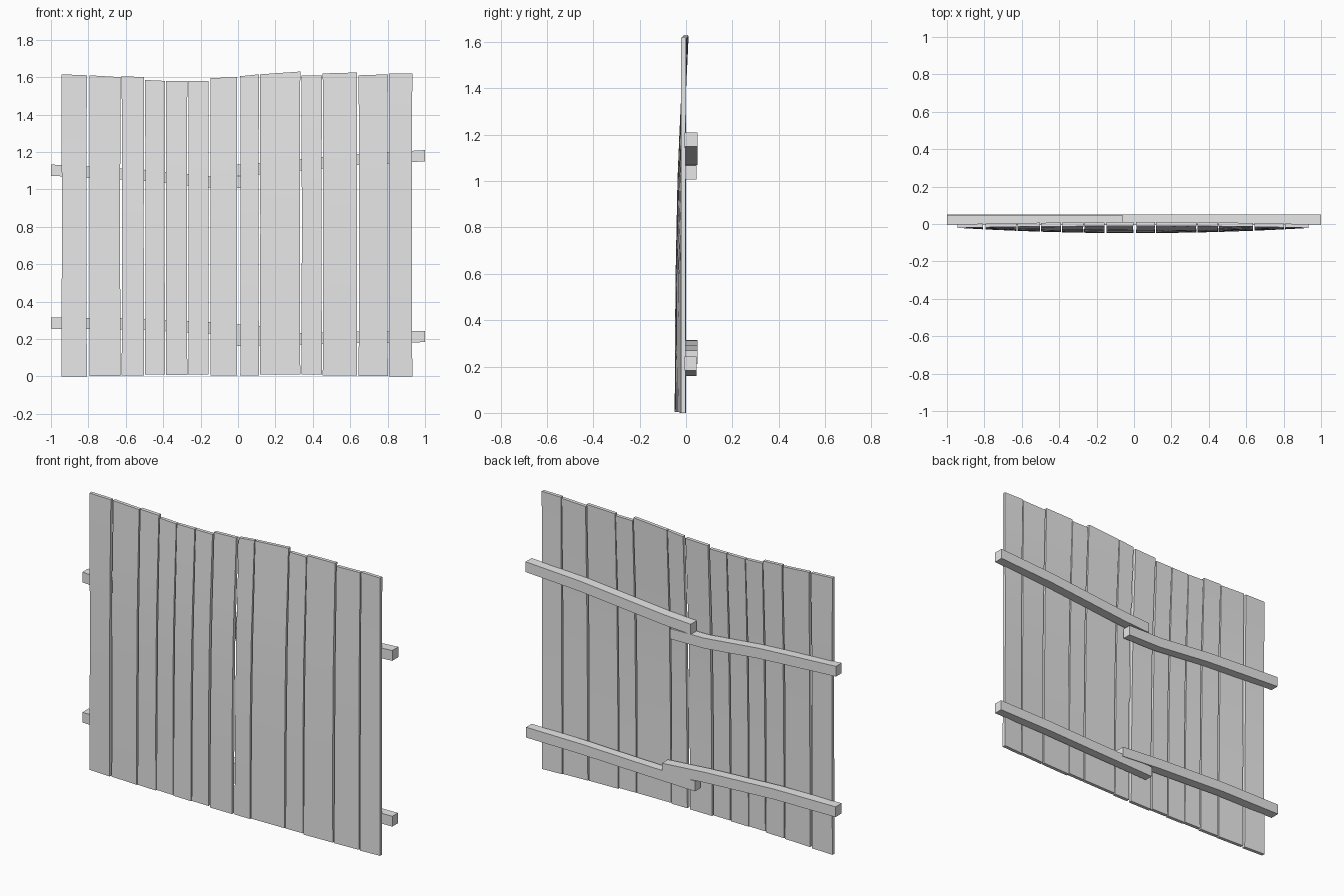
import bpy
import bmesh
import math

default_cube = bpy.data.objects.get("Cube")
if default_cube:
    bpy.data.objects.remove(default_cube, do_unlink=True)

# Single plain grey for all the timber
grey = bpy.data.materials.new("plain grey wood")
grey.use_nodes = True
grey.diffuse_color = (0.8, 0.8, 0.8, 1)
grey.node_tree.nodes["Principled BSDF"].inputs["Base Color"].default_value = grey.diffuse_color


def interpolate(points, t):
    """Smoothly blend between (position, value) pairs sorted by position."""
    for (a, va), (b, vb) in zip(points, points[1:]):
        if t <= b:
            s = max(0, (t - a) / (b - a))
            return va + (vb - va) * s
    return points[-1][1]


def loft(name, rings):
    """Join four-cornered rings into a closed beam."""
    bm = bmesh.new()
    loops = [[bm.verts.new(corner) for corner in ring] for ring in rings]
    for lower, upper in zip(loops, loops[1:]):
        for i in range(4):
            j = (i + 1) % 4
            bm.faces.new((lower[i], lower[j], upper[j], upper[i]))
    bm.faces.new(loops[0])
    bm.faces.new(loops[-1])
    bmesh.ops.recalc_face_normals(bm, faces=bm.faces)
    mesh = bpy.data.meshes.new(name)
    bm.to_mesh(mesh)
    bm.free()
    mesh.materials.append(grey)
    obj = bpy.data.objects.new(name, mesh)
    bpy.context.collection.objects.link(obj)
    bpy.ops.object.select_all(action='DESELECT')
    obj.select_set(True)
    bpy.context.view_layer.objects.active = obj
    bpy.ops.object.shade_smooth_by_angle(angle=math.radians(30))
    return obj


# Lean of the middle boards: forward at the foot, back at the top
lean = [(0, -0.028), (0.55, -0.025), (1.05, -0.015), (1.62, 0.012)]


def board_front(x, z):
    return -0.021 + (1 - (x / 0.94) ** 2) * interpolate(lean, z)


# Upright boards: left edge, right edge, top at left, top at right, foot
boards = [
    (-0.944, -0.808, 1.615, 1.61, 0), (-0.795, -0.628, 1.61, 1.6, 0.003),
    (-0.622, -0.502, 1.605, 1.6, 0.005), (-0.497, -0.39, 1.585, 1.58, 0.01),
    (-0.386, -0.271, 1.58, 1.58, 0.007), (-0.266, -0.157, 1.58, 1.58, 0.01),
    (-0.148, -0.004, 1.595, 1.6, 0.004), (0.012, 0.112, 1.605, 1.615, 0.006),
    (0.117, 0.333, 1.615, 1.63, 0.01), (0.339, 0.449, 1.61, 1.61, 0.01),
    (0.453, 0.637, 1.62, 1.625, 0.004), (0.645, 0.801, 1.61, 1.615, 0.003),
    (0.806, 0.932, 1.62, 1.62, 0),
]
THICK = 0.02
STEPS = 8
for n, (left, right, top_l, top_r, foot) in enumerate(boards):
    rings = []
    for k in range(STEPS + 1):
        t = k / STEPS
        pinch = 0.002 * math.sin(math.pi * t)
        a, b = left + pinch, right - pinch
        za, zb = foot + (top_l - foot) * t, foot + (top_r - foot) * t
        ya, yb = board_front(a, za), board_front(b, zb)
        rings.append([(a, ya, za), (b, yb, zb),
                      (b, yb + THICK, zb), (a, ya + THICK, za)])
    loft(f"upright_board_{n + 1}", rings)

# Cross rails on the back: centre height along x, and depth
rails = {
    "upper_left_rail": ([(-0.065, 1.1), (0.11, 1.11), (0.64, 1.16), (1, 1.18)], 0.05),
    "upper_right_rail": ([(-1, 1.103), (-0.8, 1.092), (-0.5, 1.075), (-0.15, 1.04), (0.07, 1.037)], 0.046),
    "lower_left_rail": ([(-0.09, 0.19), (0.3, 0.2), (0.64, 0.21), (1, 0.213)], 0.046),
    "lower_right_rail": ([(-1, 0.285), (-0.6, 0.282), (-0.15, 0.26), (0.12, 0.24)], 0.05),
}
HALF = 0.03
for name, (path, back) in rails.items():
    front = -0.006
    rings = [[(x, front, z - HALF), (x, back, z - HALF),
              (x, back, z + HALF), (x, front, z + HALF)] for x, z in path]
    loft(name, rings)
